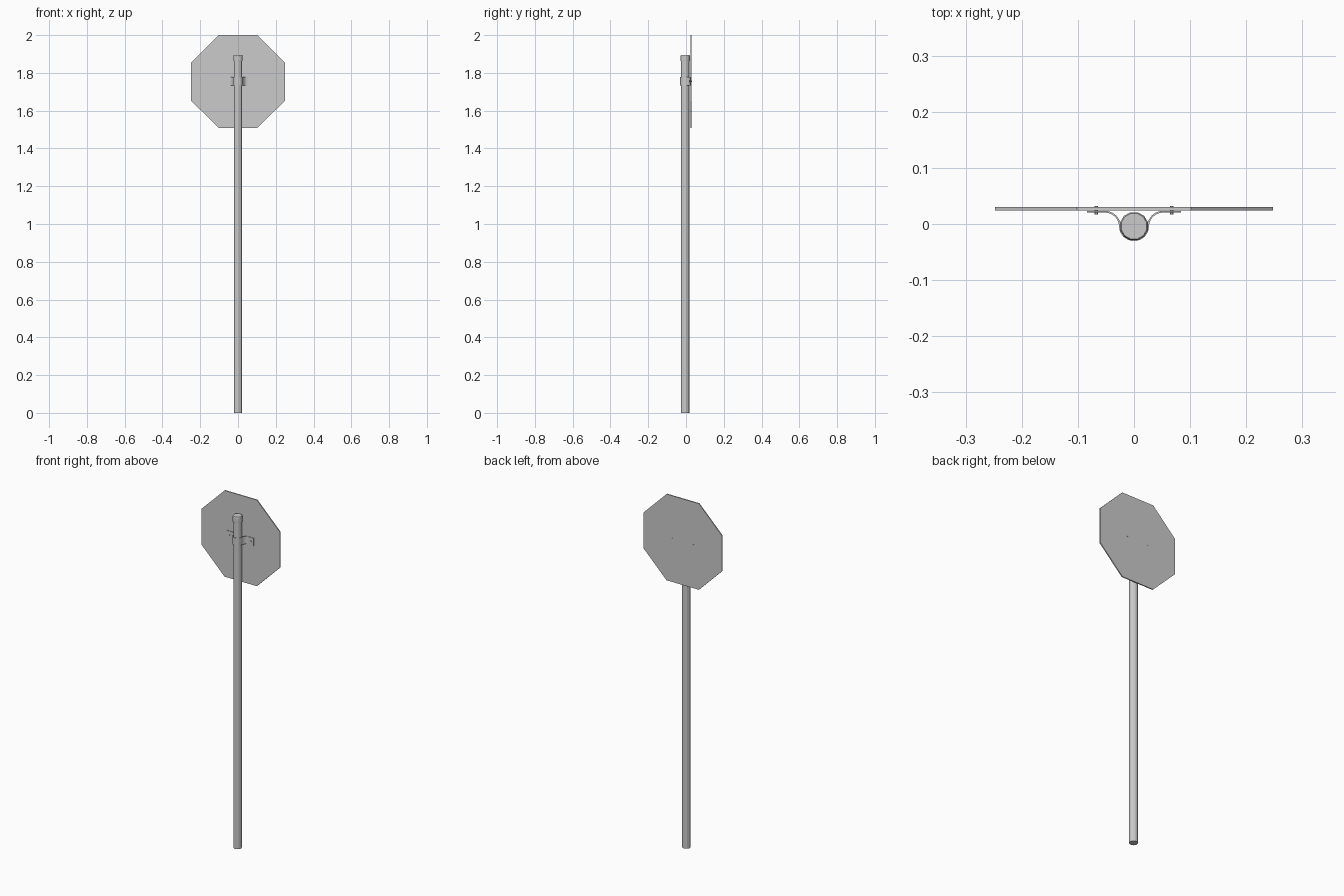
import bpy, bmesh, math
from mathutils import Vector

if "Cube" in bpy.data.objects:
    bpy.data.objects.remove(bpy.data.objects["Cube"])

POLE_Y = -0.004
SIGN_Z = 1.754


def make_object(name, bm):
    bmesh.ops.recalc_face_normals(bm, faces=bm.faces)
    mesh = bpy.data.meshes.new(name)
    bm.to_mesh(mesh)
    bm.free()
    obj = bpy.data.objects.new(name, mesh)
    bpy.context.collection.objects.link(obj)
    return obj


def extrude_outline(name, points, offset):
    """Fill an outline of 3D points and extrude it by offset."""
    bm = bmesh.new()
    face = bm.faces.new([bm.verts.new(p) for p in points])
    res = bmesh.ops.extrude_face_region(bm, geom=[face], use_keep_orig=True)
    verts = [v for v in res["geom"] if isinstance(v, bmesh.types.BMVert)]
    bmesh.ops.translate(bm, verts=verts, vec=offset)
    return make_object(name, bm)


def lathe(name, profile, sides, centre, axis="Z"):
    """Closed solid from (radius, height) rings."""
    bm = bmesh.new()
    rings = []
    for r, h in profile:
        ring = []
        for i in range(sides):
            a = 2 * math.pi * (i + 0.5) / sides
            u, v = r * math.cos(a), r * math.sin(a)
            p = (u, v, h) if axis == "Z" else (u, h, v)
            ring.append(bm.verts.new(Vector(p) + Vector(centre)))
        rings.append(ring)
    for a, b in zip(rings, rings[1:]):
        for i in range(sides):
            j = (i + 1) % sides
            bm.faces.new((a[i], a[j], b[j], b[i]))
    bm.faces.new(rings[0])
    bm.faces.new(rings[-1])
    return make_object(name, bm)


# Pole and its cap
lathe("pole", [(0.0225, 0), (0.0225, 1.88)], 12, (0, POLE_Y, 0))
lathe("pole_cap", [(0.0255, 1.864), (0.0258, 1.868), (0.0258, 1.89), (0.0235, 1.896)],
      12, (0, POLE_Y, 0))

# Octagonal sign plate
w, h, c = 0.2475, 0.246, 0.102
corners = [(c, -h), (w, -c), (w, c), (c, h), (-c, h), (-w, c), (-w, -c), (-c, -h)]
extrude_outline("sign_plate", [(x, 0.024, SIGN_Z + z) for x, z in corners], (0, 0.006, 0))

# Clamp strap: flange, flared curve, wrap around the pole, mirrored
T = 0.003
half_out, half_in = [], []
for r, pts in ((0.0285, half_in), (0.0255, half_out)):
    pts.append((0.084, POLE_Y + r - 0.001))
    for i in range(7):
        a = math.radians(90 + 90 * i / 6)
        pts.append((0.052 + r * math.cos(a), POLE_Y - 0.001 + r * math.sin(a)))
for r, pts in ((0.0235, half_in), (0.0265, half_out)):
    for i in range(1, 7):
        a = math.radians(-90 * i / 6)
        pts.append((r * math.cos(a), POLE_Y + r * math.sin(a)))


def mirrored(pts):
    return pts + [(-x, y) for x, y in reversed(pts[:-1])]


outline = mirrored(half_in) + mirrored(half_out)[::-1]
extrude_outline("clamp_strap", [(x, y, 1.734) for x, y in outline], (0, 0, 0.044))

# Bolts through flange and plate
for side, x in (("left", -0.067), ("right", 0.067)):
    lathe(f"bolt_{side}", [(0.0035, 0.017), (0.0035, 0.032)], 8, (x, 0, 1.756), "Y")
